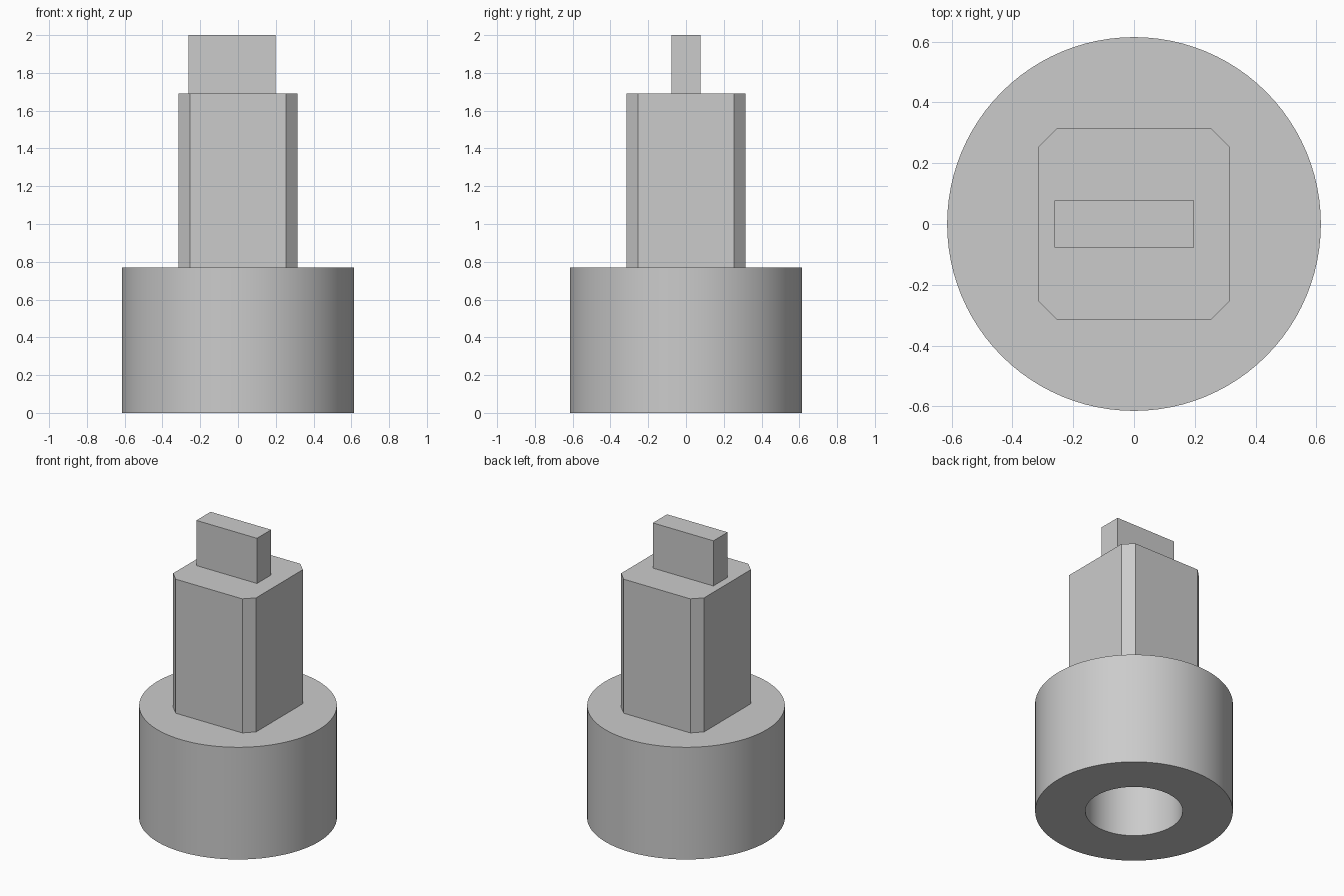
import bpy
import bmesh
from math import cos, sin, tau

cube = bpy.data.objects.get("Cube")
if cube:
    bpy.data.objects.remove(cube, do_unlink=True)

grey = bpy.data.materials.new("plain_grey")
grey.use_nodes = True
colour = (0.6, 0.6, 0.6, 1)
grey.diffuse_color = colour
grey.node_tree.nodes["Principled BSDF"].inputs["Base Color"].default_value = colour

BASE_TOP, POST_TOP, TAB_TOP = 0.77, 1.69, 2.0


def finish(bm, name, smooth=False):
    bmesh.ops.recalc_face_normals(bm, faces=bm.faces)
    mesh = bpy.data.meshes.new(name)
    bm.to_mesh(mesh)
    bm.free()
    mesh.materials.append(grey)
    obj = bpy.data.objects.new(name, mesh)
    bpy.context.collection.objects.link(obj)
    if smooth:
        bpy.ops.object.select_all(action='DESELECT')
        obj.select_set(True)
        bpy.context.view_layer.objects.active = obj
        bpy.ops.object.shade_smooth_by_angle()


def prism(name, outline, z0, z1):
    bm = bmesh.new()
    bottom = bm.faces.new([bm.verts.new((x, y, z0)) for x, y in outline])
    side = bmesh.ops.extrude_face_region(bm, geom=[bottom], use_keep_orig=True)
    top = [v for v in side["geom"] if isinstance(v, bmesh.types.BMVert)]
    bmesh.ops.translate(bm, verts=top, vec=(0, 0, z1 - z0))
    finish(bm, name)


def tube(name, outer, inner, z0, z1, segments=96):
    profile = [(inner, z0), (outer, z0), (outer, z1), (inner, z1)]
    bm = bmesh.new()
    rings = []
    for i in range(segments):
        a = tau * i / segments
        rings.append([bm.verts.new((r * cos(a), r * sin(a), z)) for r, z in profile])
    for i, ring in enumerate(rings):
        following = rings[(i + 1) % segments]
        for j in range(4):
            k = (j + 1) % 4
            bm.faces.new((ring[j], following[j], following[k], ring[k]))
    finish(bm, name, smooth=True)


# Round base with a socket bored up from below
tube("round_base", 0.615, 0.303, 0, BASE_TOP)

# Square post with chamfered corners, closing the socket
h, c = 0.315, 0.253
post = [(c, -h), (h, -c), (h, c), (c, h), (-c, h), (-h, c), (-h, -c), (-c, -h)]
prism("chamfered_post", post, BASE_TOP, POST_TOP)

# Flat tab on top, set slightly off centre
left, right, half = -0.262, 0.198, 0.077
tab = [(left, -half), (right, -half), (right, half), (left, half)]
prism("top_tab", tab, POST_TOP, TAB_TOP)
